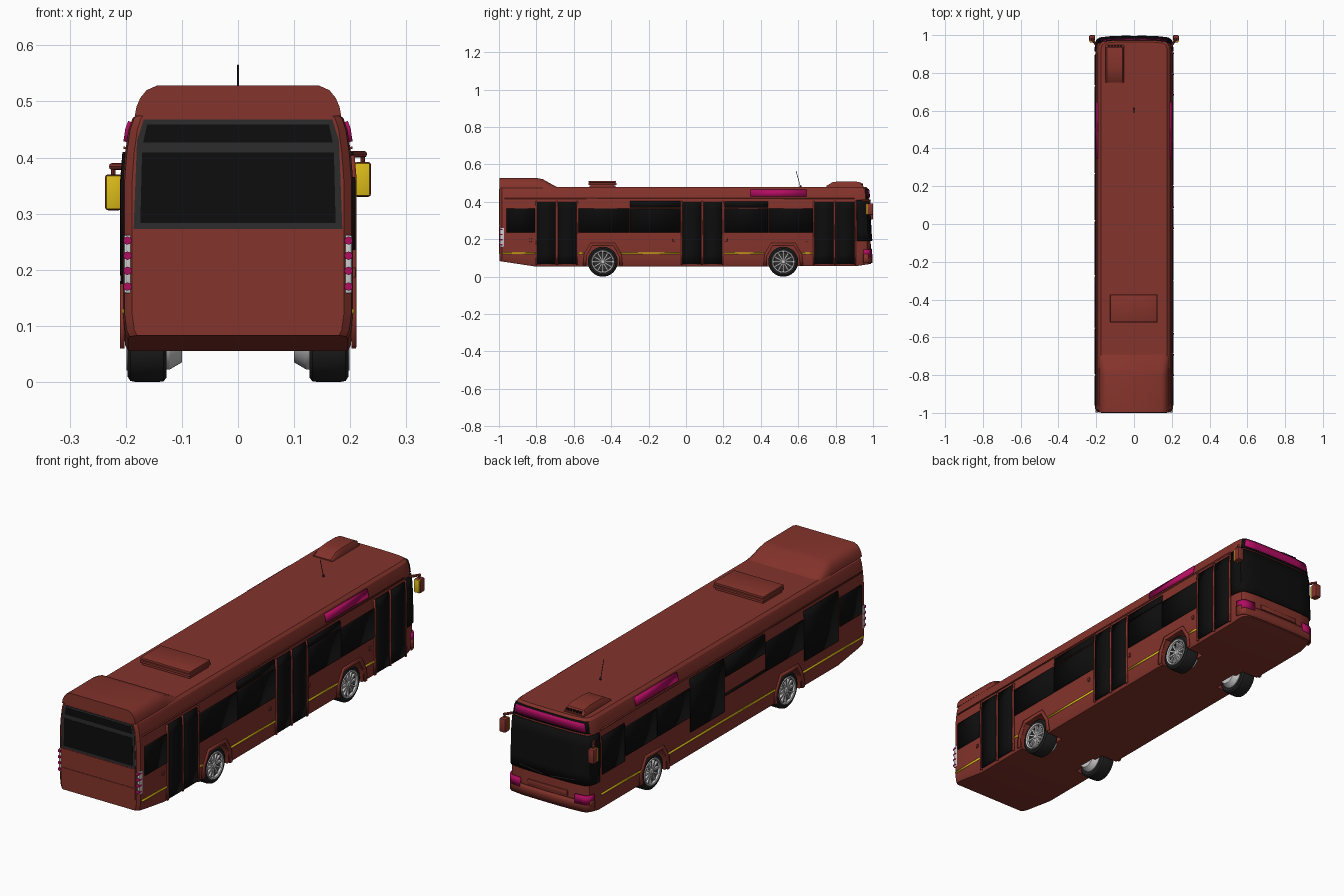
import bpy, bmesh, math
from mathutils import Vector, Matrix

if "Cube" in bpy.data.objects:
    bpy.data.objects.remove(bpy.data.objects["Cube"])


def mat(name, *c):
    m = bpy.data.materials.new(name)
    m.diffuse_color = (*c, 1)
    m.use_nodes = True
    m.node_tree.nodes["Principled BSDF"].inputs["Base Color"].default_value = m.diffuse_color
    return m


RED = mat("paint_red", .23, .033, .024)
BLACK = mat("glass_black", .004, .004, .004)
DARK = mat("trim_dark", .025, .025, .027)
TYRE = mat("tyre_rubber", .015, .015, .016)
YELLOW = mat("yellow", .72, .5, .01)
PINK = mat("pink", .45, .004, .12)


def finish(name, bm, m):
    bmesh.ops.recalc_face_normals(bm, faces=bm.faces)
    me = bpy.data.meshes.new(name)
    bm.to_mesh(me)
    bm.free()
    ob = bpy.data.objects.new(name, me)
    bpy.context.collection.objects.link(ob)
    if m:
        me.materials.append(m)
    return ob


def loft(name, halves, m):
    """Symmetric solid from right-half rings, each ordered bottom to top."""
    bm = bmesh.new()
    rings = []
    for h in halves:
        rings.append([bm.verts.new(p) for p in h] + [bm.verts.new((-p[0], p[1], p[2])) for p in reversed(h)])
    n = len(rings[0])
    for a, b in zip(rings, rings[1:]):
        for i in range(n):
            j = (i + 1) % n
            bm.faces.new((a[i], a[j], b[j], b[i]))
    for r in (rings[0], rings[-1]):
        for i in range(n // 2 - 1):
            bm.faces.new((r[i], r[i + 1], r[n - 2 - i], r[n - 1 - i]))
    return finish(name, bm, m)


def grid(name, rows, m, thick=.006):
    bm = bmesh.new()
    vs = [[bm.verts.new(p) for p in r] for r in rows]
    for a, b in zip(vs, vs[1:]):
        for i in range(len(a) - 1):
            bm.faces.new((a[i], a[i + 1], b[i + 1], b[i]))
    ob = finish(name, bm, m)
    mod = ob.modifiers.new("thickness", 'SOLIDIFY')
    mod.thickness, mod.offset = thick, 0
    return ob


def prism(name, pts, vec, m):
    bm = bmesh.new()
    f = bm.faces.new([bm.verts.new(p) for p in pts])
    ext = bmesh.ops.extrude_face_region(bm, geom=[f], use_keep_orig=True)
    bmesh.ops.translate(bm, verts=[v for v in ext["geom"] if isinstance(v, bmesh.types.BMVert)], vec=vec)
    return finish(name, bm, m)


def box(name, lo, hi, m, bevel=0):
    lo, hi = Vector(lo), Vector(hi)
    bm = bmesh.new()
    bmesh.ops.create_cube(bm, size=1, matrix=Matrix.Translation((lo + hi) / 2) @ Matrix.Diagonal((*(hi - lo), 1)))
    if bevel:
        bmesh.ops.bevel(bm, geom=bm.edges[:], offset=bevel, segments=2, affect='EDGES', profile=.5)
    return finish(name, bm, m)


def rod(name, a, b, r, m):
    a, b = Vector(a), Vector(b)
    bm = bmesh.new()
    rot = (b - a).to_track_quat('Z', 'Y').to_matrix().to_4x4()
    bmesh.ops.create_cone(bm, cap_ends=True, segments=8, radius1=r, radius2=r, depth=(b - a).length,
                          matrix=Matrix.Translation((a + b) / 2) @ rot)
    return finish(name, bm, m)


def lathe(name, prof, s, y, m, seg=40):
    """Revolve (radius, x) points about the axle."""
    rows = [[(s * x, y + r * math.cos(t), .08 + r * math.sin(t)) for r, x in prof]
            for t in (2 * math.pi * i / seg for i in range(seg + 1))]
    bm = bmesh.new()
    vs = [[bm.verts.new(p) for p in r] for r in rows]
    for a, b in zip(vs, vs[1:]):
        for i in range(len(a) - 1):
            bm.faces.new((a[i], a[i + 1], b[i + 1], b[i]))
    bmesh.ops.remove_doubles(bm, verts=bm.verts, dist=1e-5)
    return finish(name, bm, m)


# Body cross-section and surface lookup
SECTION = [(.205, .12), (.205, .36), (.201, .41), (.195, .45), (.188, .470), (.176, .48)]


def half_width(z):
    for (x0, z0), (x1, z1) in zip(SECTION, SECTION[1:]):
        if z0 <= z <= z1:
            return x0 + (x1 - x0) * (z - z0) / (z1 - z0)
    return .205 if z < .12 else .176


def lean(y, z):
    t = max(0, (y - .9) / .09)
    return y - t * (.06 * max(0, z - .2) + .8 * max(0, z - .468))


FRONT = [(1, .905), (.985, .945), (.95, .970), (.88, .981), (.6, .988), (.2, .990)]
stations = [(.92, -.997, .083), (.985, -.985, .081), (1, -.95, .076), (1, -.81, .055)]
stations += [(k, y, .055 + .15 * max(0, y - .9)) for k, y in FRONT]
rings = []
for k, y, zb in stations:
    pts = [(.196, zb), (.201, zb + .01)] + SECTION
    rings.append([(x * k, lean(y, z), z) for x, z in pts])
body = loft("body_shell", rings, RED)

# Wheel arches cut out of the shell, with raised trims
AXLES = (-.445, .52)
INNER = [(-.090, .05), (-.086, .112), (-.056, .165), (.056, .165), (.086, .112), (.090, .05)]
OUTER = [(-.106, .06), (-.100, .120), (-.064, .180), (.064, .180), (.100, .120), (.106, .06)]
for s in (-1, 1):
    for yc in AXLES:
        pts = [(s * .115, yc + y, z if z > .06 else .02) for y, z in INNER]
        cutter = prism("arch_cutter", pts, (s * .15, 0, 0), RED)
        cutter.hide_render = True
        mod = body.modifiers.new("arch", 'BOOLEAN')
        mod.operation, mod.object, mod.solver = 'DIFFERENCE', cutter, 'EXACT'
        bpy.context.view_layer.update()
        new = bpy.data.meshes.new_from_object(body.evaluated_get(bpy.context.evaluated_depsgraph_get()))
        body.modifiers.clear()
        body.data = new
        bpy.data.objects.remove(cutter)
        grid("arch_trim", [[(s * .206, yc + y, max(z, .06)) for y, z in P] for P in (INNER, OUTER)], RED, .008)

        # Wheel: tyre, rim barrel, spokes, hub and inner axle cone
        lathe("tyre", [(.058, .128), (.072, .127), (.079, .133), (.080, .142), (.080, .183), (.078, .192),
                       (.070, .197), (.058, .195)], s, yc, TYRE)
        lathe("rim", [(.0, .172), (.050, .172), (.053, .194), (.060, .197), (.060, .190)], s, yc, DARK)
        lathe("rim_lip", [(.051, .190), (.053, .197), (.059, .199), (.061, .195)], s, yc, None)
        lathe("hub", [(.0, .196), (.010, .196), (.016, .190), (.018, .174)], s, yc, None, 20)
        lathe("axle_cone", [(.058, .129), (.058, .122), (.045, .100), (0, .100)], s, yc, None)
        bm = bmesh.new()
        for i in range(12):
            M = Matrix.Translation((s * .187, yc, .08)) @ Matrix.Rotation(i * math.pi / 6, 4, 'X')
            bmesh.ops.create_cube(bm, size=1, matrix=M @ Matrix.Translation((0, .033, 0)) @ Matrix.Diagonal((.01, .042, .008, 1)))
        finish("wheel_spokes", bm, None)


# Side panels that follow the body section
def panel(name, s, y0, y1, z0, z1, m, off=.001, thick=.006):
    zs = [z0] + [z for _, z in SECTION if z0 < z < z1] + [z1]
    return grid(name, [[(s * (half_width(z) + off), y, z) for y in (y0, y1)] for z in zs], m, thick)


for y0, y1 in ((-.797, -.585), (-.018, .193), (.688, .900)):
    mid = (y0 + y1) / 2
    panel("door_leaf", 1, y0, mid - .006, .068, .400, BLACK)
    panel("door_leaf", 1, mid + .006, y1, .068, .400, BLACK)
    for y in (y0 - .004, mid, y1 + .004):
        panel("door_post", 1, y - .004, y + .004, .062, .404, RED, .002, .009)
for y0, y1, z0, z1 in ((-.96, -.808, .235, .365), (-.575, -.303, .235, .365), (-.30, -.03, .235, .363),
                       (-.30, -.03, .369, .405), (.207, .438, .235, .365), (.207, .438, .369, .402),
                       (.442, .68, .235, .365)):
    panel("right_window", 1, y0, y1, z0, z1, BLACK)
for y0, y1, z0, z1 in ((.735, .895, .215, .385), (.505, .728, .235, .365), (.270, .500, .235, .365),
                       (.022, .264, .165, .405), (-.27, .014, .320, .405), (-.27, .014, .235, .245),
                       (-.545, -.277, .235, .365), (-.795, -.552, .175, .400), (-.96, -.805, .235, .365)):
    panel("left_window", -1, y0, y1, z0, z1, BLACK)
for s, spans in ((1, ((-.98, -.803), (-.58, -.545), (-.346, -.025), (.2, .421), (.619, .682))),
                 (-1, ((-.98, -.545), (-.346, .421), (.619, .9)))):
    for a, b in spans:
        panel("yellow_stripe", s, a, b, .121, .130, YELLOW, 0, .004)
    panel("side_route_sign", s, .345, .645, .428, .464, PINK, .002, .008)
    panel("side_gutter", s, -.97, .90, .415, .419, RED, .001)
for y in (-.83, -.065, .215, .65):
    box("door_button", (.203, y - .006, .186), (.210, y + .006, .204), RED, .002)


# Front face: patches wrapped round the nose
def nose(name, plan, zs, m, off=.002):
    full = plan + [(-k, y) for k, y in reversed(plan)]
    return grid(name, [[(k * (half_width(z) + off), lean(y, z) + off, z) for k, y in full] for z in zs], m)


nose("windscreen", [(1, .912)] + FRONT[1:], (.19, .24, .30, .36, .41), BLACK)
nose("sign_glass", FRONT[2:], (.419, .45, .469), BLACK, .001)
nose("destination_sign", FRONT[3:], (.427, .45, .463), PINK, .004)
nose("front_bumper", FRONT[1:], (.072, .10, .12), RED, .003)
box("grille_panel", (-.10, .98, .126), (.10, .994, .150), RED, .003)
for s in (-1, 1):
    plan = [(.985, .945), (.95, .970), (.88, .981), (.66, .9865)]
    grid("headlight", [[(s * k * .207, y + .004, z) for k, y in plan] for z in (.105, .145)], PINK)
    rod("wiper", (s * .02, .996, .196), (s * .14, .991, .208), .0025, DARK)

# Rear face
RY, OUT = -.996, (0, -.003, 0)


def rear(name, pts, m, y=RY):
    return prism(name, [(x, y, z) for x, z in pts], OUT, m)


rear("rear_window_frame", [(-.186, .273), (.186, .273), (.180, .43), (.168, .468), (-.168, .468), (-.180, .43)], DARK)
rear("rear_window", [(-.174, .283), (.174, .283), (.171, .409), (-.171, .409)], BLACK, -.997)
rear("rear_upper_window", [(-.169, .427), (.169, .427), (.162, .459), (-.162, .459)], BLACK, -.997)
rear("engine_cover", [(-.184, .131), (0, .124), (.184, .131), (.184, .183), (-.184, .183)], RED)
rear("rear_upper_panel", [(-.184, .186), (.184, .186), (.184, .270), (-.184, .270)], RED)
for s in (-1, 1):
    xs = sorted((s * .190, s * .203))
    box("tail_light_strip", (xs[0], -.995, .158), (xs[1], -.97, .262), None, .003)
    for z in (.170, .198, .225, .252):
        rod("tail_lamp", (s * .197, -.998, z), (s * .197, -.98, z), .0075, PINK)

# Roof: rear pod, hatch, front vent, aerial
POD = [(.184, 0), (.181, .3), (.174, .6), (.163, .85), (.145, 1)]
loft("roof_pod", [[(x, y, .474 + h * t) for x, t in POD] for y, h in
                  ((-.997, .054), (-.80, .054), (-.765, .047), (-.715, .018), (-.690, .006))], RED)
for i, g in enumerate((.006, 0, .002)):
    z = .478 + i * .012
    box("roof_hatch", (-.128 + g, -.522 + g, z), (.125 - g, -.372 - g, z + .0105), RED, .002)
box("roof_hatch_core", (-.115, -.51, .478), (.112, -.385, .51), RED)
vent = loft("roof_vent", [[(.050, y, .477), (.048, y, .479 + h * .6), (.041, y, .479 + h)] for y, h in
                          ((.750, .006), (.785, .027), (.83, .031), (.90, .031), (.935, .024), (.948, .006))], RED)
vent.location.x = -.102
for i in range(5):
    box("vent_slot", (-.138 + i * .016, .934, .486), (-.127 + i * .016, .946, .497), BLACK)
rod("aerial_base", (0, .612, .478), (0, .612, .488), .005, DARK)
rod("aerial", (0, .612, .482), (0, .588, .565), .0014, DARK)

# Mirrors hang at different heights each side
for s, z0, z1 in ((1, .330, .392), (-1, .306, .370)):
    xs = sorted((s * .207, s * .237))
    box("mirror_housing", (xs[0], .968, z0), (xs[1], 1.0, z1), RED, .005)
    box("mirror_glass", (xs[0] + .002, .962, z0 + .002), (xs[1] - .002, .972, z1 - .002), YELLOW, .002)
    rod("mirror_arm", (s * .190, .93, z1 + .014), (s * .225, .985, z1 + .014), .006, RED)
    rod("mirror_stem", (s * .222, .982, z1 + .016), (s * .222, .982, z1 - .01), .004, RED)

# Smooth shading with sharp edges kept
bpy.ops.object.select_all(action='SELECT')
bpy.context.view_layer.objects.active = body
bpy.ops.object.shade_smooth_by_angle(angle=math.radians(30))
